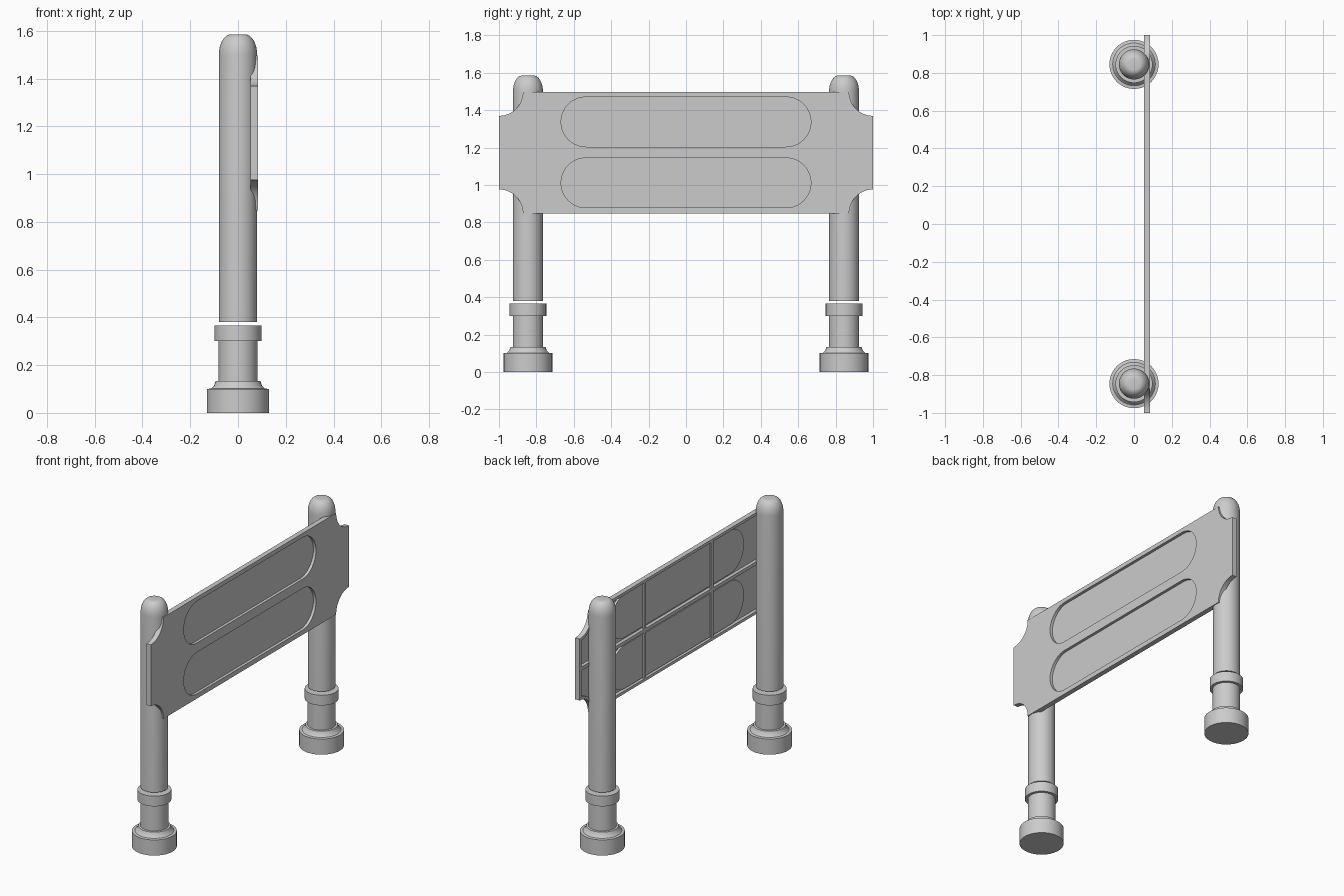
import bpy, bmesh
from math import pi, cos, sin, asin, radians

cube = bpy.data.objects.get("Cube")
if cube:
    bpy.data.objects.remove(cube, do_unlink=True)

grey = bpy.data.materials.new("light grey")
grey.use_nodes = True
GREY = (0.6, 0.6, 0.6, 1)
grey.diffuse_color = GREY
grey.node_tree.nodes["Principled BSDF"].inputs["Base Color"].default_value = GREY

BOTTOM, TOP, CUT = 0.848, 1.497, 0.128
BACK, SHEET, FRONT = 0.052, 0.074, 0.084
MIDDLE = (BOTTOM + TOP) / 2


def add_object(name, data):
    ob = bpy.data.objects.new(name, data)
    bpy.context.collection.objects.link(ob)
    data.materials.append(grey)
    return ob


def smooth(ob):
    bpy.ops.object.select_all(action='DESELECT')
    ob.select_set(True)
    bpy.context.view_layer.objects.active = ob
    bpy.ops.object.shade_smooth_by_angle(angle=radians(35))


def lathe(name, profile, y):
    """Turn a (radius, height) profile around a vertical axis at y."""
    bm = bmesh.new()
    verts = [bm.verts.new((r, 0, z)) for r, z in profile]
    edges = [bm.edges.new(pair) for pair in zip(verts, verts[1:])]
    bmesh.ops.spin(bm, geom=verts + edges, cent=(0, 0, 0), axis=(0, 0, 1),
                   angle=2 * pi, steps=40)
    bmesh.ops.remove_doubles(bm, verts=bm.verts, dist=0.0001)
    bmesh.ops.recalc_face_normals(bm, faces=bm.faces)
    mesh = bpy.data.meshes.new(name)
    bm.to_mesh(mesh)
    bm.free()
    ob = add_object(name, mesh)
    ob.location.y = y
    smooth(ob)


def slab(name, outlines, x0, x1):
    """Extrude (y, z) outlines from x0 to x1; inner outlines become holes."""
    curve = bpy.data.curves.new(name, 'CURVE')
    curve.dimensions = '2D'
    curve.fill_mode = 'BOTH'
    curve.extrude = (x1 - x0) / 2
    for points in outlines:
        spline = curve.splines.new('POLY')
        spline.points.add(len(points) - 1)
        for p, (y, z) in zip(spline.points, points):
            p.co = (y, z, 0, 1)
        spline.use_cyclic_u = True
    ob = add_object(name, curve)
    ob.location.x = (x0 + x1) / 2
    ob.rotation_euler = (pi / 2, 0, pi / 2)
    bpy.ops.object.select_all(action='DESELECT')
    ob.select_set(True)
    bpy.context.view_layer.objects.active = ob
    bpy.ops.object.convert(target='MESH')
    smooth(bpy.context.object)


def board_outline(inset=0.0, steps=12):
    """Rectangle with concave round corners, moved inwards by inset."""
    r = CUT + inset
    a = asin(inset / r)
    points = []
    corners = [(1, TOP, 1.5 * pi), (-1, TOP, 0),
               (-1, BOTTOM, pi / 2), (1, BOTTOM, pi)]
    for y, z, end in corners:
        for i in range(steps + 1):
            t = end - a - (pi / 2 - 2 * a) * i / steps
            points.append((y + r * cos(t), z + r * sin(t)))
    return points


def pill(z, grow=0.0, half=0.668, r=0.133, steps=20):
    points = []
    for side, start in ((1, -pi / 2), (-1, pi / 2)):
        for i in range(steps + 1):
            t = start + pi * i / steps
            points.append((side * (half - r) + (r + grow) * cos(t),
                           z + (r + grow) * sin(t)))
    return points


def bar(y0, y1, z0, z1):
    return [(y0, z0), (y1, z0), (y1, z1), (y0, z1)]


# Posts on stepped feet, with a narrow gap between foot and post
foot = [(0, 0), (0.13, 0), (0.13, 0.1), (0.113, 0.102), (0.1, 0.115),
        (0.094, 0.133), (0.081, 0.134), (0.081, 0.3), (0.098, 0.3),
        (0.098, 0.365), (0, 0.365)]
dome = [(0.03 + 0.05 * cos(t), 1.5 + 0.085 * sin(t))
        for t in (i * pi / 16 for i in range(9))]
post = [(0, 0.38), (0.08, 0.38)] + dome + [(0, 1.585)]
for label, y in (("front", -0.845), ("back", 0.845)):
    lathe(label + "_foot", foot, y)
    lathe(label + "_post", post, y)

# Board front sheet with two pill openings, and a rim behind it
pill_heights = {"lower": 1.011, "upper": 1.337}
slab("board_sheet", [board_outline()] + [pill(z) for z in pill_heights.values()],
     SHEET, FRONT)
slab("board_rim", [board_outline(), board_outline(0.018)], BACK, SHEET)

# Shallow pill trays filling the openings
for label, z in pill_heights.items():
    slab(label + "_tray_wall", [pill(z, 0.005), pill(z)], 0.061, SHEET)
    slab(label + "_tray_floor", [pill(z)], 0.061, 0.066)

# Stiffening ribs on the rear of the board
slab("long_rib", [bar(-0.985, 0.985, MIDDLE - 0.011, MIDDLE + 0.011)], BACK, SHEET)
for label, y in (("front", -0.34), ("back", 0.34)):
    for part, z0, z1 in (("lower", BOTTOM + 0.015, MIDDLE - 0.01),
                         ("upper", MIDDLE + 0.01, TOP - 0.015)):
        slab(f"{label}_{part}_rib", [bar(y - 0.011, y + 0.011, z0, z1)],
             BACK, 0.0625)
